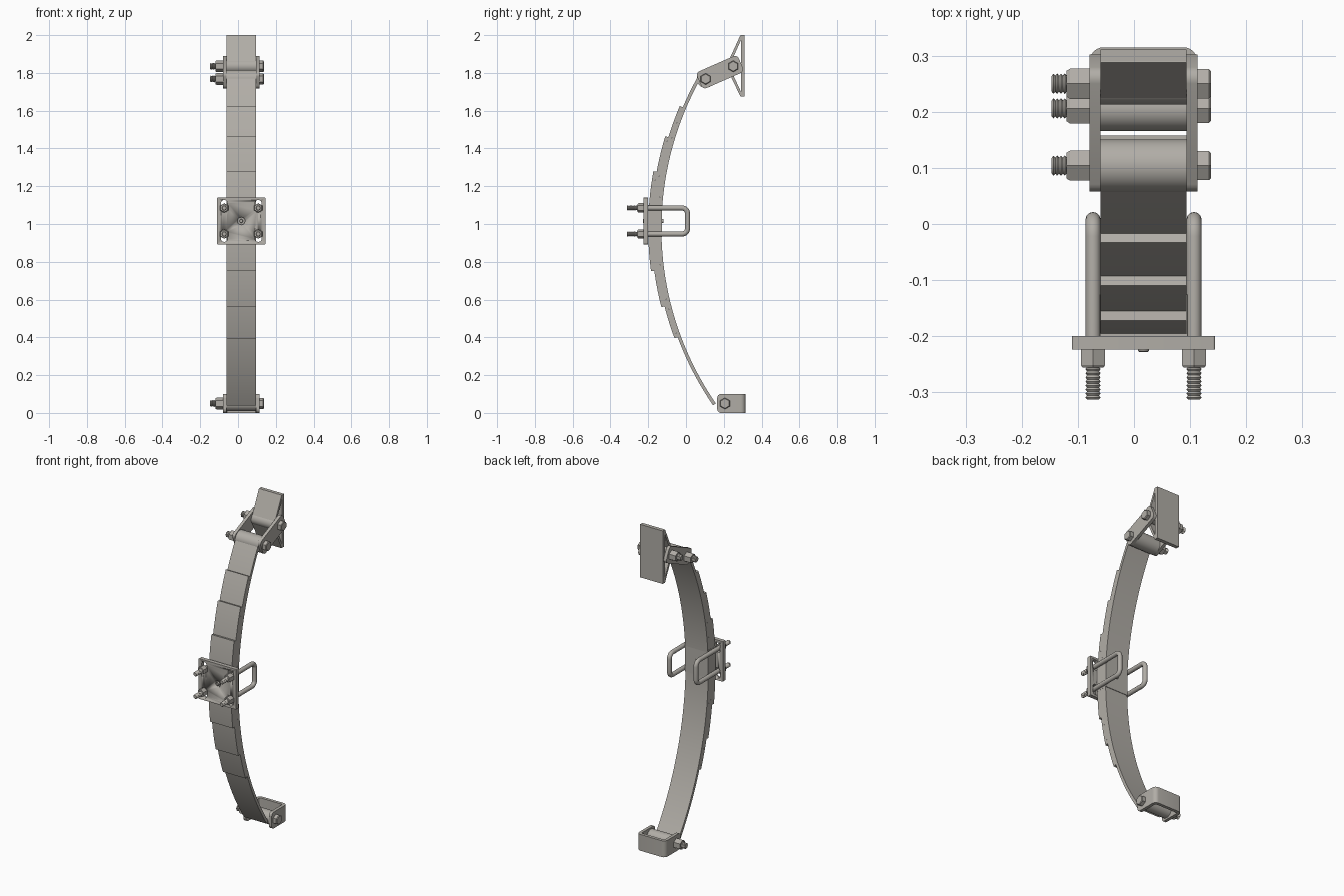
import bpy, bmesh, math
from mathutils import Vector

if "Cube" in bpy.data.objects:
    bpy.data.objects.remove(bpy.data.objects["Cube"])

CX = 0.017            # spring centre line in x
X0, X1 = -0.06, 0.094  # leaf width

steel = bpy.data.materials.new("warm_grey_steel")
steel.diffuse_color = (0.44, 0.42, 0.385, 1)
steel.use_nodes = True
steel.node_tree.nodes["Principled BSDF"].inputs["Base Color"].default_value = steel.diffuse_color


def place(axis, u, v, t):
    """Map profile coordinates (u, v) and depth t along an axis to a point."""
    return {"x": Vector((t, u, v)), "y": Vector((u, t, v)), "z": Vector((u, v, t))}[axis]


def finish(name, bm, smooth=True):
    bmesh.ops.recalc_face_normals(bm, faces=bm.faces)
    mesh = bpy.data.meshes.new(name)
    bm.to_mesh(mesh)
    bm.free()
    obj = bpy.data.objects.new(name, mesh)
    bpy.context.collection.objects.link(obj)
    mesh.materials.append(steel)
    if smooth:
        select(obj)
        bpy.ops.object.shade_smooth_by_angle(angle=math.radians(25))
    return obj


def select(obj):
    bpy.ops.object.select_all(action="DESELECT")
    obj.select_set(True)
    bpy.context.view_layer.objects.active = obj


def loft(bm, rings):
    """Join closed rings of points and cap both ends."""
    vs = [[bm.verts.new(p) for p in ring] for ring in rings]
    n = len(vs[0])
    for a, b in zip(vs, vs[1:]):
        for i in range(n):
            j = (i + 1) % n
            bm.faces.new((a[i], a[j], b[j], b[i]))
    bm.faces.new(vs[0])
    bm.faces.new(vs[-1])


def extrude(name, pts, axis, a, b):
    bm = bmesh.new()
    loft(bm, [[place(axis, u, v, t) for u, v in pts] for t in (a, b)])
    return finish(name, bm)


def lathe(name, axis, u, v, profile, sides=32):
    """Turn (position, radius) pairs around an axis through (u, v)."""
    bm = bmesh.new()
    off = math.pi / 2
    loft(bm, [[place(axis, u + r * math.cos(off + math.tau * i / sides),
                     v + r * math.sin(off + math.tau * i / sides), t)
               for i in range(sides)] for t, r in profile])
    return finish(name, bm)


def arc(u, v, r, a0, a1, n=8):
    return [(u + r * math.cos(math.radians(a0 + (a1 - a0) * i / n)),
             v + r * math.sin(math.radians(a0 + (a1 - a0) * i / n))) for i in range(n + 1)]


def rounded_rect(u, v, w, h, r, tilt=0):
    pts = []
    for k, (sx, sy) in enumerate(((1, 1), (-1, 1), (-1, -1), (1, -1))):
        pts += arc(sx * (w / 2 - r), sy * (h / 2 - r), r, 90 * k, 90 * k + 90, 5)
    c, s = math.cos(tilt), math.sin(tilt)
    return [(u + p * c - q * s, v + p * s + q * c) for p, q in pts]


def thread(name, axis, u, v, a, b, r):
    """Ridged threaded end from a to b."""
    n = max(3, round(abs(b - a) / 0.007))
    prof = []
    for i in range(n):
        t = a + (b - a) * i / n
        prof += [(t, r * 0.8), (t + (b - a) * 0.5 / n, r)]
    lathe(name, axis, u, v, prof + [(b, r * 0.75)], 20)


def hexagon(name, axis, u, v, a, b, r):
    """Hex head or nut with a small chamfer on the outer end b."""
    lathe(name, axis, u, v, [(a, r), (a + (b - a) * 0.85, r), (b, r * 0.86)], 6)


def cross_bolt(name, y, z):
    lathe(name + "_shaft", "x", y, z, [(-0.12, 0.017), (0.12, 0.017)], 24)
    hexagon(name + "_head", "x", y, z, 0.113, 0.137, 0.03)
    hexagon(name + "_nut", "x", y, z, -0.079, -0.12, 0.031)
    thread(name + "_thread", "x", y, z, -0.12, -0.147, 0.018)


# Curved leaves, concentric arcs growing shorter toward the front
YC, ZC, R, T = 1.5, 0.975, 1.63, 0.0175
for i, (low, high) in enumerate(((0.04, 1.77), (0.395, 1.625), (0.56, 1.465), (0.75, 1.28))):
    r0, r1 = R + i * T, R + (i + 1) * T
    a0 = 180 - math.degrees(math.asin((high - ZC) / r1))
    a1 = 180 + math.degrees(math.asin((ZC - low) / r1))
    extrude(f"leaf_{i + 1}", arc(YC, ZC, r0, a0, a1, 40) + arc(YC, ZC, r1, a1, a0, 40),
            "x", X0, X1)

# Eyes at the leaf ends and hanger bushing
for name, y, z, r in (("upper_eye", 0.104, 1.768, 0.047), ("lower_eye", 0.206, 0.05, 0.04),
                      ("hanger_bushing", 0.25, 1.835, 0.037)):
    lathe(name, "x", y, z, [(X0, r), (X1, r)], 40)
    cross_bolt(name + "_bolt", y, z)

# Shackle side plates
for name, a, b in (("shackle_left", -0.079, -0.06), ("shackle_right", 0.094, 0.113)):
    extrude(name, rounded_rect(0.18, 1.804, 0.24, 0.097, 0.022, math.radians(23.7)), "x", a, b)

# Upper hanger: back plate with two slanted sheets around the bushing
extrude("hanger_plate", [(0.29, 1.675), (0.311, 1.675), (0.311, 2.0), (0.29, 2.0)], "x", X0, X1)
extrude("hanger_sheet_top", [(0.224, 1.86), (0.237, 1.853), (0.3, 1.995), (0.288, 2.0)],
        "x", X0, X1)
extrude("hanger_sheet_bottom", [(0.224, 1.81), (0.237, 1.817), (0.3, 1.68), (0.288, 1.675)],
        "x", X0, X1)

# Lower bracket: bent U sheet with clipped front corners
L, RT, BK, TH = -0.079, 0.113, 0.315, 0.019
outer = [(L, 0.165)] + arc(L + 0.025, BK - 0.025, 0.025, 180, 90, 6) \
    + arc(RT - 0.025, BK - 0.025, 0.025, 90, 0, 6) + [(RT, 0.165)]
inner = [(RT - TH, 0.165)] + arc(RT - 0.025, BK - 0.025, 0.006, 0, 90, 6) \
    + arc(L + 0.025, BK - 0.025, 0.006, 90, 180, 6) + [(L + TH, 0.165)]
bracket = extrude("lower_bracket", outer + inner, "z", 0, 0.1)
bm = bmesh.new()
bm.from_mesh(bracket.data)
front = [e for e in bm.edges if all(v.co.y < 0.166 for v in e.verts)
         and abs(e.verts[0].co.z - e.verts[1].co.z) < 1e-4]
bmesh.ops.bevel(bm, geom=front, offset=0.02, segments=4, profile=0.5, affect="EDGES")
bm.to_mesh(bracket.data)
bm.free()

# Clamp plate with slots and a centre hole
PZ = 1.016
plate = extrude("clamp_plate", rounded_rect(CX, PZ, 0.255, 0.247, 0.004), "y", -0.224, -0.2)
cuts = [("hole_cutter", arc(CX, PZ, 0.02, 0, 345, 23))]
for sx in (-1, 1):
    for sz in (-1, 1):
        cuts.append(("slot_cutter", rounded_rect(CX + sx * 0.09, PZ + sz * 0.078,
                                                 0.036, 0.065, 0.017)))
for name, pts in cuts:
    cutter = extrude(name, pts, "y", -0.25, -0.18)
    cutter.hide_render = True
    mod = plate.modifiers.new("cut", "BOOLEAN")
    mod.operation, mod.object, mod.solver = "DIFFERENCE", cutter, "EXACT"
    select(plate)
    bpy.ops.object.modifier_apply(modifier=mod.name)
    bpy.data.objects.remove(cutter)

# Centre spacer and centre pin
extrude("centre_spacer", [(-0.2, 0.93), (-0.126, 0.93), (-0.126, 1.1), (-0.2, 1.1)],
        "x", X0 - 0.001, X1 + 0.001)
lathe("centre_pin", "y", CX, PZ, [(-0.228, 0.008), (-0.226, 0.01), (-0.12, 0.01)], 24)

# U-bolts with nuts and threaded ends
Z_LOW, Z_HIGH, BEND, TIP = 0.947, 1.085, 0.03, 0.008
for side, x in (("left", CX - 0.09), ("right", CX + 0.09)):
    path = [(-0.255, Z_LOW)] + arc(TIP - BEND, Z_LOW + BEND, BEND, -90, 0) \
        + arc(TIP - BEND, Z_HIGH - BEND, BEND, 0, 90) + [(-0.255, Z_HIGH)]
    curve = bpy.data.curves.new(f"u_bolt_{side}", "CURVE")
    curve.dimensions = "3D"
    curve.bevel_depth, curve.bevel_resolution, curve.use_fill_caps = 0.0135, 4, True
    spline = curve.splines.new("POLY")
    spline.points.add(len(path) - 1)
    for p, (y, z) in zip(spline.points, path):
        p.co = (x, y, z, 1)
    curve.materials.append(steel)
    rod = bpy.data.objects.new(f"u_bolt_{side}", curve)
    bpy.context.collection.objects.link(rod)
    select(rod)
    bpy.ops.object.convert(target="MESH")
    bpy.ops.object.shade_smooth_by_angle(angle=math.radians(40))
    for level, z in (("low", Z_LOW), ("high", Z_HIGH)):
        hexagon(f"u_bolt_nut_{side}_{level}", "y", x, z, -0.224, -0.256, 0.025)
        thread(f"u_bolt_thread_{side}_{level}", "y", x, z, -0.255, -0.313, 0.0135)
